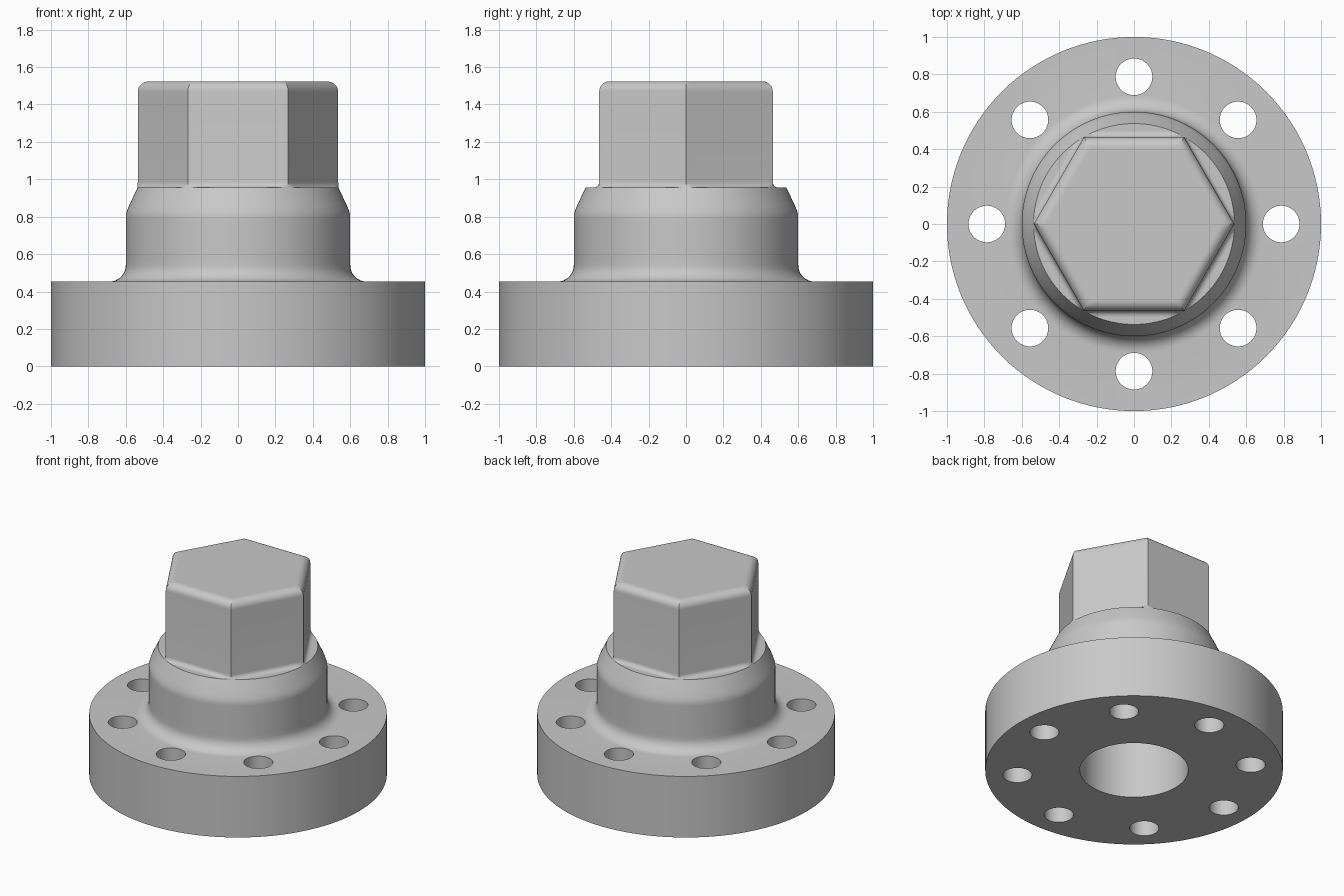
import bpy, bmesh
from math import sin, cos, pi, radians
from mathutils import Matrix, Vector

cube = bpy.data.objects.get("Cube")
if cube:
    bpy.data.objects.remove(cube, do_unlink=True)

steel = bpy.data.materials.new("plain grey")
steel.use_nodes = True
GREY = (0.58, 0.58, 0.58, 1)
steel.diffuse_color = GREY
steel.node_tree.nodes["Principled BSDF"].inputs["Base Color"].default_value = GREY

SEG = 128
FLANGE_TOP, SHOULDER, HEX_TOP = 0.453, 0.955, 1.524
NECK, COLLAR, BORE = 0.6, 0.537, 0.364


def make_object(name, bm):
    bmesh.ops.recalc_face_normals(bm, faces=bm.faces)
    mesh = bpy.data.meshes.new(name)
    bm.to_mesh(mesh)
    bm.free()
    obj = bpy.data.objects.new(name, mesh)
    bpy.context.collection.objects.link(obj)
    mesh.materials.append(steel)
    return obj


def activate(obj):
    bpy.ops.object.select_all(action='DESELECT')
    obj.select_set(True)
    bpy.context.view_layer.objects.active = obj


def loft(rings, closed=False):
    """Skin a stack of point rings; cap both ends unless closed on itself."""
    bm = bmesh.new()
    loops = [[bm.verts.new(p) for p in ring] for ring in rings]
    n = len(loops[0])
    pairs = list(zip(loops, loops[1:]))
    for a, b in pairs:
        for i in range(n):
            j = (i + 1) % n
            bm.faces.new((a[i], a[j], b[j], b[i]))
    bm.faces.new(loops[0])
    bm.faces.new(loops[-1])
    return bm


def circle(r, z):
    return [(r * cos(2 * pi * i / SEG), r * sin(2 * pi * i / SEG), z) for i in range(SEG)]


def hexagon(apothem, z, steps=16):
    """Hexagon ring with a corner on +x, trimmed to the collar radius."""
    corners = [Vector((cos(k * pi / 3), sin(k * pi / 3), 0)) * apothem / cos(pi / 6)
               for k in range(7)]
    ring = []
    for a, b in zip(corners, corners[1:]):
        for s in range(steps):
            p = a.lerp(b, s / steps)
            if p.length > COLLAR:
                p = p.normalized() * COLLAR
            ring.append((p.x, p.y, z))
    return ring


# Flange and neck: turned profile from the blind bore, round the outside, to the shoulder
fillet = 0.088
profile = [(BORE, 0.9), (BORE, 0), (1, 0), (1, FLANGE_TOP)]
for k in range(9):
    a = k / 8 * pi / 2
    profile.append((NECK + fillet * (1 - sin(a)), FLANGE_TOP + fillet * (1 - cos(a))))
profile += [(NECK, 0.57), (NECK, 0.79), (NECK, 0.81), (0.592, 0.836),
            (0.58, 0.865), (COLLAR, SHOULDER)]
body = make_object("flange_and_neck", loft([circle(r, z) for r, z in profile]))

# Eight bolt holes
bm = bmesh.new()
for k in range(8):
    spot = Vector((0.787 * cos(k * pi / 4), 0.787 * sin(k * pi / 4), 0.2))
    bmesh.ops.create_cone(bm, cap_ends=True, segments=48, radius1=0.098, radius2=0.098,
                          depth=1, matrix=Matrix.Translation(spot))
cutter = make_object("bolt_hole_cutter", bm)
cutter.hide_render = True
mod = body.modifiers.new("bolt_holes", 'BOOLEAN')
mod.operation = 'DIFFERENCE'
mod.solver = 'EXACT'
mod.object = cutter
activate(body)
bpy.ops.object.modifier_apply(modifier=mod.name)
bpy.data.objects.remove(cutter, do_unlink=True)

# Hexagonal head: small fillet at the foot, rounded top edges
flat, foot, top = 0.464, 0.03, 0.055
rings = [hexagon(flat + foot, SHOULDER - 0.01)]
for k in range(6):
    a = k / 5 * pi / 2
    rings.append(hexagon(flat + foot * (1 - sin(a)), SHOULDER + foot * (1 - cos(a))))
for k in range(9):
    a = k / 8 * pi / 2
    rings.append(hexagon(flat - top * (1 - cos(a)), HEX_TOP - top * (1 - sin(a))))
rings.append(hexagon(flat - top - 0.01, HEX_TOP))
head = make_object("hex_head", loft(rings))

for obj in (body, head):
    activate(obj)
    bpy.ops.object.shade_smooth_by_angle(angle=radians(30))
